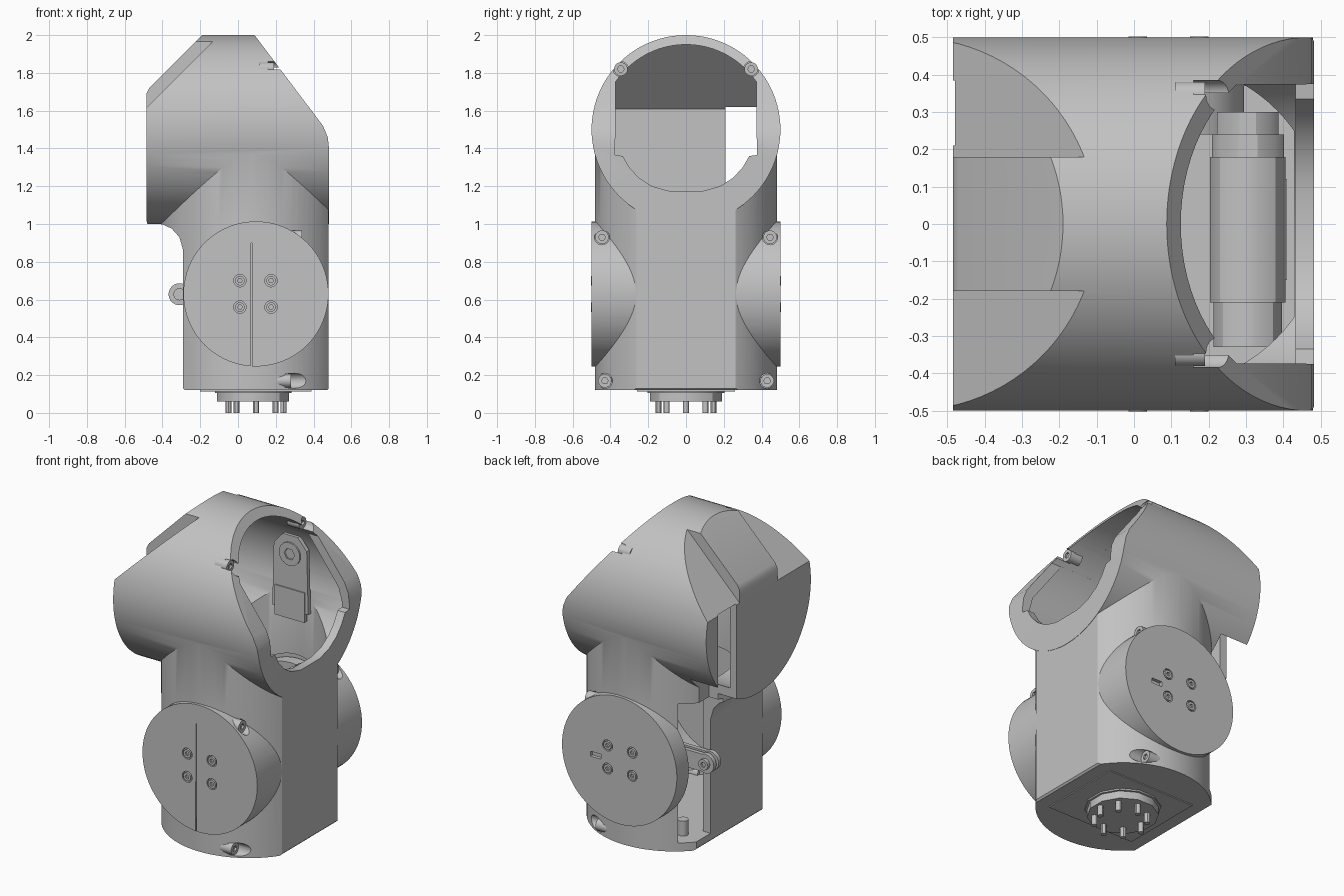
import bpy, bmesh
from math import sin, cos, pi, radians

if "Cube" in bpy.data.objects:
    bpy.data.objects.remove(bpy.data.objects["Cube"])

grey = bpy.data.materials.new("light_grey")
grey.use_nodes = True
grey.diffuse_color = (0.54, 0.54, 0.54, 1)
grey.node_tree.nodes["Principled BSDF"].inputs["Base Color"].default_value = grey.diffuse_color


def circle(a, b, r, n=64, turn=0.0):
    return [(a + r * cos(2 * pi * i / n + turn), b + r * sin(2 * pi * i / n + turn)) for i in range(n)]


def rect(a0, a1, b0, b1):
    return [(a0, b0), (a1, b0), (a1, b1), (a0, b1)]


def prism(name, points, axis, lo, hi):
    """Extrude a 2D outline along an axis; the outline uses the other two axes in order."""
    bm = bmesh.new()
    place = {"x": lambda a, b, t: (t, a, b), "y": lambda a, b, t: (a, t, b), "z": lambda a, b, t: (a, b, t)}[axis]
    rings = [[bm.verts.new(place(a, b, t)) for a, b in points] for t in (lo, hi)]
    n = len(points)
    for ring in rings:
        bm.faces.new(ring)
    for i in range(n):
        j = (i + 1) % n
        bm.faces.new((rings[0][i], rings[0][j], rings[1][j], rings[1][i]))
    bmesh.ops.recalc_face_normals(bm, faces=bm.faces)
    mesh = bpy.data.meshes.new(name)
    bm.to_mesh(mesh)
    bm.free()
    mesh.materials.append(grey)
    obj = bpy.data.objects.new(name, mesh)
    bpy.context.collection.objects.link(obj)
    return obj


def boolean(target, tool, operation):
    """Apply a boolean, taking the first solver that keeps a solid result."""
    mod = target.modifiers.new("cut", "BOOLEAN")
    mod.operation, mod.object = operation, tool
    for solver in ("EXACT", "MANIFOLD"):
        mod.solver = solver
        result = target.evaluated_get(bpy.context.evaluated_depsgraph_get())
        if len(result.data.polygons) > 5:
            bpy.context.view_layer.objects.active = target
            bpy.ops.object.modifier_apply(modifier=mod.name)
            break
    target.modifiers.clear()
    bpy.data.objects.remove(tool)
    return target


def body(name, inset, head_outline, trunk_outline):
    """Head cylinder, trunk and joint drum joined into one solid."""
    head = prism(name, circle(0, 1.5, 0.5 - inset, 96), "x", -0.7, 0.7)
    boolean(head, prism("head_outline", head_outline, "y", -0.7, 0.7), "INTERSECT")
    trunk = prism("trunk", circle(0.075, 0, 0.483 - inset, 96), "z", 0, 1.7)
    boolean(trunk, prism("trunk_outline", trunk_outline, "y", -0.7, 0.7), "INTERSECT")
    boolean(head, trunk, "UNION")
    drum = prism("drum", circle(0.095, 0.63, 0.384 - inset, 80), "y", -0.5 + inset, 0.5 - inset)
    return boolean(head, drum, "UNION")


# Outer housing
housing = body(
    "housing", 0,
    [(-0.475, 0.98), (-0.485, 1.02), (-0.485, 1.69), (-0.47, 1.72), (-0.18, 2.01), (0.08, 2.01),
     (0.45, 1.52), (0.475, 1.46), (0.482, 1.4), (0.482, 0.98)],
    [(-0.29, 0.13), (-0.28, 0.12), (0.47, 0.12), (0.48, 0.13), (0.48, 1.45), (-0.2, 1.45),
     (-0.45, 1.1), (-0.45, 1.0), (-0.4, 0.998), (-0.35, 0.975), (-0.31, 0.93), (-0.29, 0.86)])

# Lower slopes either side of the raised rear panel
for side in (-1, 1):
    y0, y1 = sorted((side * 0.18, side * 0.7))
    boolean(housing, prism("slope", [(-0.6, 1.5), (-0.05, 2.05), (-0.6, 2.05)], "y", y0, y1), "DIFFERENCE")

# Hollow interior
cavity = body(
    "cavity", 0.05,
    [(-0.44, 0.9), (-0.44, 1.61), (-0.1, 1.95), (0.06, 1.95), (0.41, 1.48), (0.432, 1.4), (0.432, 0.9)],
    [(-0.24, 0.17), (0.428, 0.17), (0.428, 1.42), (-0.2, 1.42), (-0.24, 1.1)])
boolean(housing, cavity, "DIFFERENCE")

# Window through the sloped face: round top, stepped sides, round bottom
window_top = [(0.45 * cos(a), 1.5 + 0.45 * sin(a)) for a in (radians(34 + 112 * i / 24) for i in range(25))]
window_side = [(0.375, 1.365), (0.335, 1.36), (0.3, 1.3), (0.25, 1.245), (0.18, 1.2), (0.09, 1.175)]
outline = window_top + [(-y, z) for y, z in window_side] + window_side[::-1]
boolean(housing, prism("window", outline, "x", 0.0, 0.7), "DIFFERENCE")

# Service slot down the rear
boolean(housing, prism("upper_slot", rect(0.21, 0.385, 0.9, 1.62), "x", -0.7, -0.3), "DIFFERENCE")
boolean(housing, prism("lower_slot", rect(0.18, 0.386, 0.171, 1.01), "x", -0.7, -0.11), "DIFFERENCE")

# Screw pockets on the sides of the housing: y, z, depth of pocket floor
pockets = [(0.43, 0.17, 0.25), (0.445, 0.93, 0.31), (0.345, 1.82, 0.16)]
for y, z, x in pockets:
    for side in (-1, 1):
        boolean(housing, prism("pocket", circle(side * y, z, 0.04, 24), "x", x, 0.7), "DIFFERENCE")

# Drum face screw holes, front seam and rear slot
face_screws = [(x, z) for x in (0.01, 0.175) for z in (0.56, 0.7)]
for side in (-1, 1):
    y0, y1 = sorted((side * 0.485, side * 0.6))
    for x, z in face_screws:
        boolean(housing, prism("hole", circle(x, z, 0.033, 20), "y", y0, y1), "DIFFERENCE")
boolean(housing, prism("seam", [(0.066, 0.2), (0.073, 0.2), (0.073, 0.9), (0.069, 0.9)], "y", -0.6, -0.49), "DIFFERENCE")
boolean(housing, prism("slot", rect(0.22, 0.29, 0.605, 0.635), "y", 0.48, 0.6), "DIFFERENCE")


def screw(name, a, b, axis, lo, hi, r, outward):
    """Round screw head with a hexagonal socket."""
    head = prism(name, circle(a, b, r, 20), axis, lo, hi)
    s0, s1 = (hi - 0.012, hi + 0.02) if outward > 0 else (lo - 0.02, lo + 0.012)
    return boolean(head, prism("socket", circle(a, b, r * 0.5, 6), axis, s0, s1), "DIFFERENCE")


for side in (-1, 1):
    for y, z, x in pockets:
        screw("housing_screw", side * y, z, "x", x - 0.05, x + 0.03, 0.036, 1)
    y0, y1 = sorted((side * 0.46, side * 0.502))
    for x, z in face_screws:
        screw("drum_screw", x, z, "y", y0, y1, 0.025, side)

# Bottom plate, connector and pins
prism("bottom_plate", rect(-0.2, 0.39, -0.26, 0.26), "z", 0.114, 0.13)
prism("connector_flange", circle(0.08, 0, 0.21, 12, pi / 12), "z", 0.105, 0.13)
prism("connector", circle(0.08, 0, 0.197, 12, pi / 12), "z", 0.06, 0.12)
for px, py in circle(0.095, 0, 0.145, 8):
    prism("pin", circle(px, py, 0.016, 12), "z", 0.0, 0.08)

# Latch tab in the rear slot
for y0, y1 in ((0.19, 0.215), (0.235, 0.26)):
    tab = prism("latch_tab", circle(-0.31, 0.628, 0.058, 24), "y", y0, y1)
    boolean(tab, prism("tab_arm", rect(-0.31, 0.0, 0.575, 0.68), "y", y0, y1), "UNION")
screw("latch_bolt", -0.31, 0.628, "y", 0.18, 0.28, 0.032, 1)

# Joint motor and parts inside the trunk
prism("motor_disc", circle(0.095, 0.63, 0.31, 48), "y", 0.37, 0.44)
prism("motor_hub", circle(0.095, 0.63, 0.2, 32), "y", 0.24, 0.38)
for x in (-0.17, -0.08):
    prism("floor_post", circle(x, 0.27, 0.03, 16), "z", 0.16, 0.26)

# Stepped actuator across the trunk below the window
for r, y0, y1 in ((0.105, -0.21, 0.18), (0.095, -0.33, -0.2), (0.1, 0.17, 0.24), (0.085, 0.23, 0.3)):
    prism("actuator", circle(0.305, 0.95, r, 12, pi / 12), "y", y0, y1)
prism("actuator_mount", rect(0.24, 0.41, 0.16, 0.92), "y", -0.15, 0.12)

# Side bracket inside the head
prism("bracket_plate", [(-0.04, 1.25), (0.2, 1.25), (0.19, 1.63), (0.13, 1.7), (0.03, 1.7), (-0.03, 1.63)],
      "y", 0.385, 0.41)
screw("bracket_boss", 0.08, 1.59, "y", 0.376, 0.4, 0.07, -1)
prism("bracket_tray", rect(-0.02, 0.18, 1.2, 1.38), "y", 0.378, 0.4)

# Smooth round surfaces, crisp corners
bpy.ops.object.select_all(action="DESELECT")
for obj in bpy.context.collection.objects:
    if obj.type == "MESH" and grey.name in obj.data.materials:
        obj.select_set(True)
        bpy.context.view_layer.objects.active = obj
bpy.ops.object.shade_smooth_by_angle(angle=radians(30))
